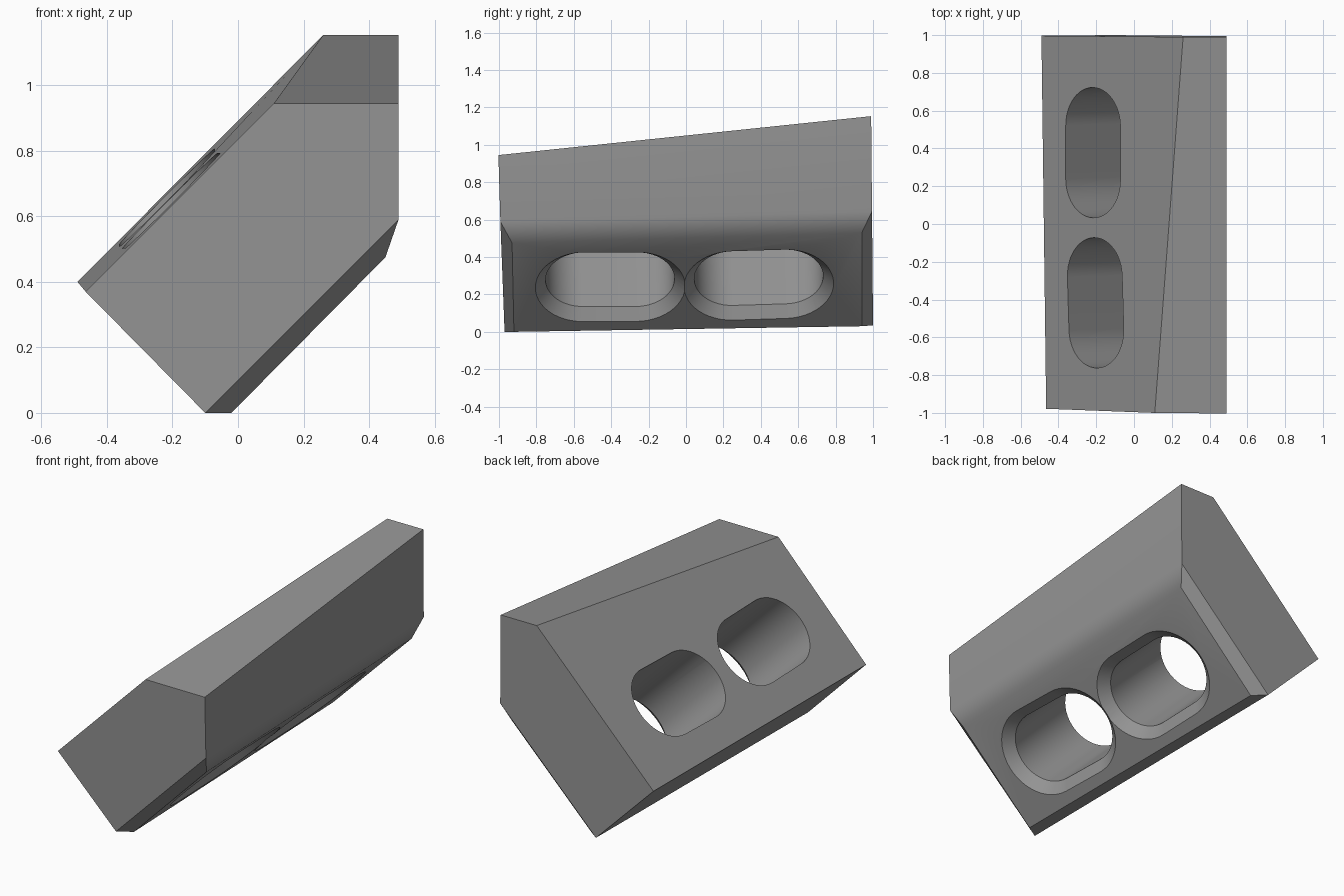
import bpy, bmesh, math
from mathutils import Vector

if "Cube" in bpy.data.objects:
    bpy.data.objects.remove(bpy.data.objects["Cube"])

grey = bpy.data.materials.new("mid grey")
grey.diffuse_color = (0.3, 0.3, 0.3, 1)
grey.use_nodes = True
grey.node_tree.nodes["Principled BSDF"].inputs["Base Color"].default_value = grey.diffuse_color


def add_object(name, bm):
    bmesh.ops.recalc_face_normals(bm, faces=bm.faces)
    mesh = bpy.data.meshes.new(name)
    bm.to_mesh(mesh)
    bm.free()
    mesh.materials.append(grey)
    obj = bpy.data.objects.new(name, mesh)
    bpy.context.collection.objects.link(obj)
    return obj


# Slanted block: five-sided end outlines plus a bevelled underside panel
def front_y(x, z):
    return -0.97 - 0.008 * (x + 0.1) - 0.03 * z


def back_y(x, z):
    return 1.0 - 0.009 * (z - 0.035)


front = [(-0.465, 0.37), (-0.10, 0.0), (0.49, 0.59), (0.49, 0.945), (0.11, 0.945)]
back = [(-0.49, 0.40), (-0.125, 0.035), (0.49, 0.645), (0.49, 1.153), (0.26, 1.153)]
panel = [(-0.02, -0.92, 0.0), (0.45, -0.93, 0.475), (0.45, 0.94, 0.53), (-0.05, 0.94, 0.03)]

bm = bmesh.new()
f = [bm.verts.new((x, front_y(x, z), z)) for x, z in front]
b = [bm.verts.new((x, back_y(x, z), z)) for x, z in back]
p = [bm.verts.new(c) for c in panel]
faces = [f, b[::-1],
         [f[0], f[4], b[4], b[0]],      # sloped upper face
         [f[4], f[3], b[3], b[4]],      # top
         [f[3], f[2], b[2], b[3]],      # upright side
         [f[0], f[1], b[1], b[0]],      # sloped lower face
         p,                             # underside
         [f[1], f[2], p[1], p[0]],      # bevels around the underside
         [f[2], b[2], p[2], p[1]],
         [b[2], b[1], p[3], p[2]],
         [b[1], f[1], p[0], p[3]]]
for face in faces:
    bm.faces.new(face)
block = add_object("slotted_block", bm)


# Rounded slot with a flared mouth on the underside
def slot_cutter(name, centre, along):
    axis = Vector((-1, -0.03, 1)).normalized()
    u = Vector(along).normalized()
    v = axis.cross(u).normalized()
    n, half = 24, 0.14
    bm = bmesh.new()
    rings = []
    for t, r in ((-0.03, 0.292), (0.057, 0.205), (0.9, 0.205)):
        ring = []
        for side in (0, 1):
            for i in range(n + 1):
                a = math.pi * (i / n + side) - math.pi / 2
                shift = half if side == 0 else -half
                ring.append(bm.verts.new(Vector(centre) + axis * t
                                         + u * (shift + r * math.cos(a)) + v * (r * math.sin(a))))
        rings.append(ring)
    for lo, hi in zip(rings, rings[1:]):
        for i in range(len(lo)):
            j = (i + 1) % len(lo)
            bm.faces.new((lo[i], lo[j], hi[j], hi[i]))
    bm.faces.new(rings[0][::-1])
    bm.faces.new(rings[-1])
    return add_object(name, bm)


cutters = [slot_cutter("front_slot_cutter", (0.204, -0.405, 0.24), (-0.03, 1, 0)),
           slot_cutter("back_slot_cutter", (0.19, 0.39, 0.25), (0, 1, 0.03))]

bpy.context.view_layer.objects.active = block
block.select_set(True)
for cutter in cutters:
    cutter.hide_render = True
    mod = block.modifiers.new("slot", 'BOOLEAN')
    mod.operation = 'DIFFERENCE'
    mod.solver = 'EXACT'
    mod.object = cutter
    bpy.ops.object.modifier_apply(modifier=mod.name)
    bpy.data.objects.remove(cutter)

bpy.ops.object.shade_smooth_by_angle(angle=math.radians(30))
weighted = block.modifiers.new("even shading", 'WEIGHTED_NORMAL')
weighted.keep_sharp = True
